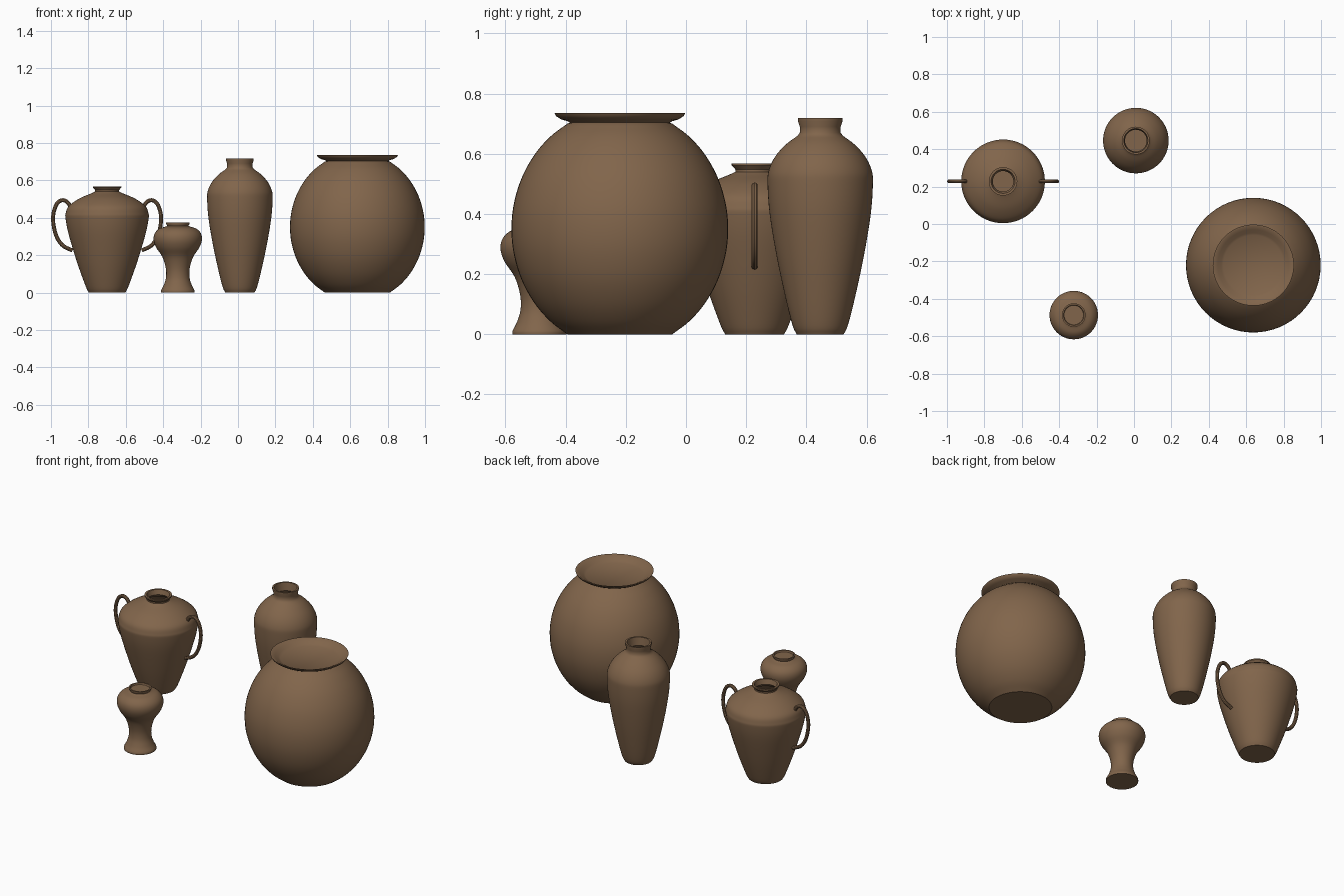
import bpy, bmesh, math
from mathutils import Vector

if "Cube" in bpy.data.objects:
    bpy.data.objects.remove(bpy.data.objects["Cube"])

clay = bpy.data.materials.new("brown clay")
clay.diffuse_color = (0.22, 0.13, 0.07, 1)
clay.use_nodes = True
clay.node_tree.nodes["Principled BSDF"].inputs["Base Color"].default_value = clay.diffuse_color


def smooth_curve(pts, steps=5):
    """Catmull-Rom curve through a few points."""
    p = [Vector(q) for q in pts]
    p = [2 * p[0] - p[1]] + p + [2 * p[-1] - p[-2]]
    out = []
    for a, b, c, d in zip(p, p[1:], p[2:], p[3:]):
        for i in range(steps):
            t = i / steps
            out.append(0.5 * (2 * b + (c - a) * t + (2 * a - 5 * b + 4 * c - d) * t * t
                              + (3 * b - a - 3 * c + d) * t ** 3))
    return out + [p[-2]]


def finish(name, bm, loc):
    bmesh.ops.recalc_face_normals(bm, faces=bm.faces)
    mesh = bpy.data.meshes.new(name)
    bm.to_mesh(mesh)
    bm.free()
    mesh.materials.append(clay)
    ob = bpy.data.objects.new(name, mesh)
    ob.location = (*loc, 0)
    bpy.context.collection.objects.link(ob)
    bpy.ops.object.select_all(action='DESELECT')
    ob.select_set(True)
    bpy.context.view_layer.objects.active = ob
    bpy.ops.object.shade_smooth_by_angle(angle=math.radians(35))
    return ob


def lathe(name, loc, body, mouth, n=64):
    """Spin a smooth body profile plus a crisp mouth profile; cap both ends."""
    prof = [tuple(v) for v in smooth_curve(body)] + mouth
    bm = bmesh.new()
    rings = [[bm.verts.new((r * math.cos(2 * math.pi * k / n), r * math.sin(2 * math.pi * k / n), z))
              for k in range(n)] for r, z in prof]
    for a, b in zip(rings, rings[1:]):
        for k in range(n):
            bm.faces.new((a[k], a[(k + 1) % n], b[(k + 1) % n], b[k]))
    bm.faces.new(rings[0][::-1])
    bm.faces.new(rings[-1])
    return finish(name, bm, loc)


def handle(name, loc, side, path, rad=0.0105, n=10):
    """Round tube swept along a path in the xz plane."""
    pts = smooth_curve(path)
    bm = bmesh.new()
    rings = []
    for i, p in enumerate(pts):
        t = (pts[min(i + 1, len(pts) - 1)] - pts[max(i - 1, 0)]).normalized()
        ring = []
        for k in range(n):
            a = 2 * math.pi * k / n
            q = p + Vector((-t.y, t.x)) * rad * math.cos(a)
            ring.append(bm.verts.new((side * q.x, rad * math.sin(a), q.y)))
        rings.append(ring)
    for a, b in zip(rings, rings[1:]):
        for k in range(n):
            bm.faces.new((a[k], a[(k + 1) % n], b[(k + 1) % n], b[k]))
    bm.faces.new(rings[0])
    bm.faces.new(rings[-1])
    return finish(name, bm, loc)


# two-handled jar
jar = (-0.70, 0.228)
lathe("handled_jar", jar,
      [(0.098, 0), (0.115, 0.035), (0.16, 0.16), (0.205, 0.31), (0.222, 0.395),
       (0.221, 0.425), (0.205, 0.462), (0.15, 0.502), (0.085, 0.53), (0.064, 0.54)],
      [(0.064, 0.548), (0.076, 0.561), (0.076, 0.568), (0.064, 0.568), (0.055, 0.54),
       (0.075, 0.52), (0.14, 0.49), (0.19, 0.44), (0.19, 0.35), (0.14, 0.16), (0.08, 0.02)])
for label, side in (("left", -1), ("right", 1)):
    handle(label + "_handle", jar, side,
           [(0.19, 0.44), (0.207, 0.478), (0.237, 0.494), (0.268, 0.475), (0.287, 0.42),
            (0.286, 0.36), (0.268, 0.295), (0.235, 0.25), (0.185, 0.225)])

# tall vase
lathe("tall_vase", (0.01, 0.446),
      [(0.078, 0), (0.092, 0.03), (0.115, 0.12), (0.145, 0.26), (0.168, 0.40), (0.175, 0.50),
       (0.171, 0.545), (0.15, 0.59), (0.115, 0.63), (0.075, 0.66)],
      [(0.068, 0.67), (0.068, 0.69), (0.074, 0.708), (0.074, 0.718), (0.064, 0.718), (0.058, 0.67),
       (0.10, 0.62), (0.145, 0.56), (0.15, 0.48), (0.11, 0.20), (0.06, 0.02)])

# small footed vase
lathe("small_vase", (-0.322, -0.487),
      [(0.09, 0), (0.089, 0.012), (0.075, 0.04), (0.063, 0.08), (0.064, 0.13), (0.082, 0.19),
       (0.115, 0.24), (0.129, 0.28), (0.124, 0.315), (0.10, 0.341), (0.064, 0.353)],
      [(0.057, 0.357), (0.063, 0.368), (0.063, 0.374), (0.055, 0.374), (0.052, 0.365)])

# big round pot, body is an elongated ball, mouth flares outward
ball = [(0.36 * math.cos(math.radians(a)), 0.35 + 0.4 * math.sin(math.radians(a)))
        for a in (-61, -50, -38, -25, -12, 0, 12, 25, 38, 50, 61)]
lathe("round_pot", (0.638, -0.22), ball,
      [(0.166, 0.703), (0.174, 0.708), (0.195, 0.714), (0.212, 0.725), (0.217, 0.735), (0.209, 0.735),
       (0.19, 0.722), (0.172, 0.713), (0.16, 0.705)])
